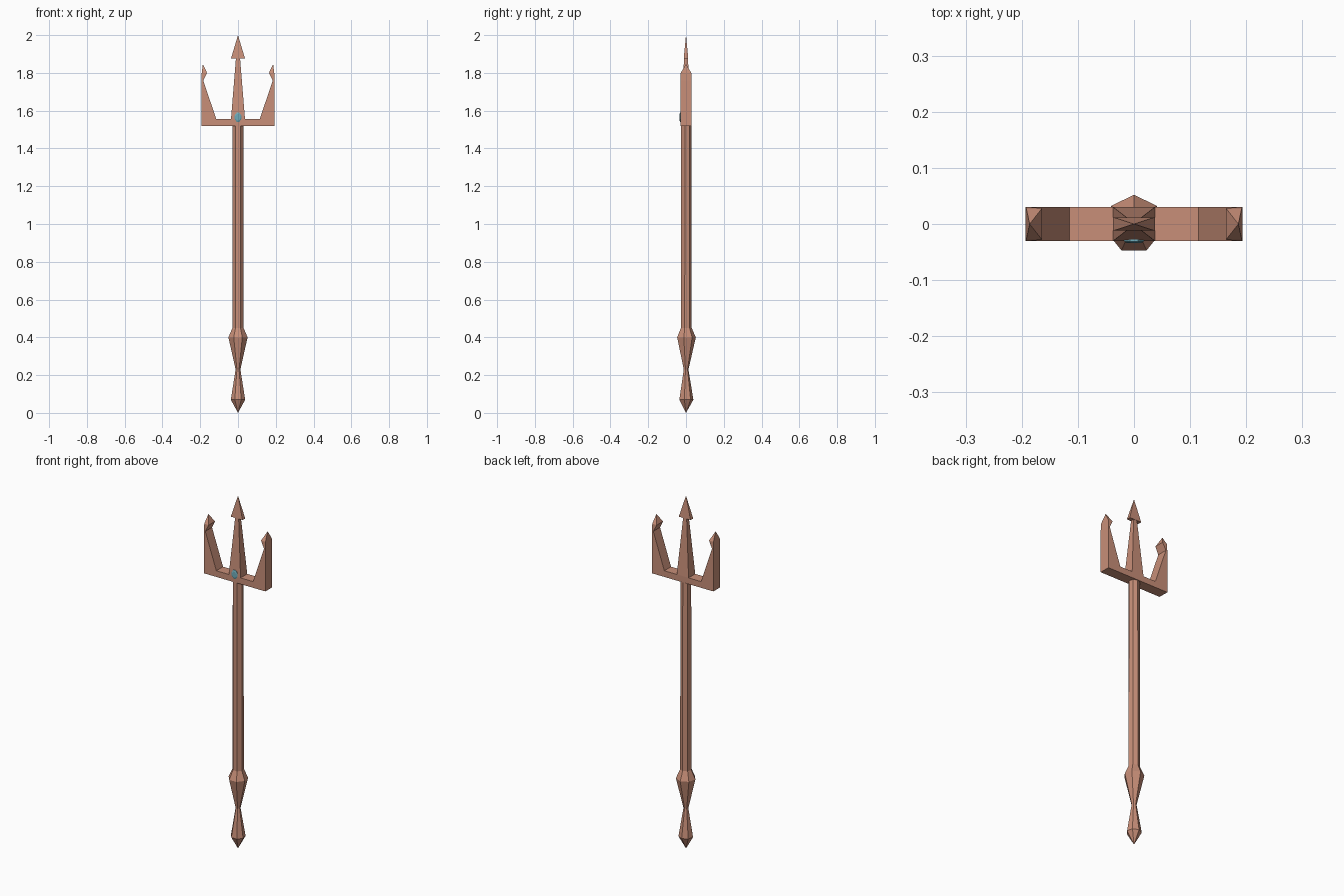
import bpy, bmesh, math

if "Cube" in bpy.data.objects:
    bpy.data.objects.remove(bpy.data.objects["Cube"])


def material(name, rgb):
    m = bpy.data.materials.new(name)
    m.diffuse_color = (*rgb, 1.0)
    m.use_nodes = True
    m.node_tree.nodes["Principled BSDF"].inputs["Base Color"].default_value = m.diffuse_color
    return m


copper = material("copper", (0.58, 0.275, 0.19))
teal = material("teal gem", (0.16, 0.42, 0.50))


def loft(name, rings, mat):
    """Join equal-sized rings of points; a one-point ring ends in a tip."""
    bm = bmesh.new()
    rows = [[bm.verts.new(p) for p in r] for r in rings]
    for a, b in zip(rows, rows[1:]):
        n = max(len(a), len(b))
        for i in range(n):
            j = (i + 1) % n
            if len(a) == 1:
                bm.faces.new((a[0], b[j], b[i]))
            elif len(b) == 1:
                bm.faces.new((a[i], a[j], b[0]))
            else:
                bm.faces.new((a[i], a[j], b[j], b[i]))
    for row in (rows[0], rows[-1]):
        if len(row) > 2:
            bm.faces.new(row)
    bmesh.ops.recalc_face_normals(bm, faces=bm.faces)
    me = bpy.data.meshes.new(name)
    bm.to_mesh(me)
    bm.free()
    me.materials.append(mat)
    ob = bpy.data.objects.new(name, me)
    bpy.context.collection.objects.link(ob)
    return ob


def round_ring(r, z, n=7):
    if r == 0:
        return [(0, 0, z)]
    return [(r * math.cos(math.pi / 2 + 2 * math.pi * i / n),
             r * math.sin(math.pi / 2 + 2 * math.pi * i / n), z) for i in range(n)]


def rect(z, x0, x1, h):
    return [(x0, -h, z), (x1, -h, z), (x1, h, z), (x0, h, z)]


# seven-sided pommel, grip and shaft
profile = [(0, 0), (0.039, 0.07), (0.013, 0.23), (0.052, 0.40),
           (0.030, 0.45), (0.029, 1.52)]
loft("shaft", [round_ring(r, z) for r, z in profile], copper)

# fork crossbar
loft("crossbar", [rect(1.52, -0.193, 0.193, 0.03), rect(1.555, -0.193, 0.193, 0.03)], copper)

# side prongs with inward barbs
for side, label in ((-1, "left"), (1, "right")):
    rings = [rect(1.555, 0.115, 0.193, 0.03),
             rect(1.76, 0.184, 0.193, 0.03),
             rect(1.80, 0.164, 0.192, 0.028),
             [(0.186, 0, 1.847)]]
    loft(label + "_prong", [[(side * x, y, z) for x, y, z in r] for r in rings], copper)

# centre prong and spear tip
loft("centre_prong", [rect(1.555, -0.037, 0.037, 0.03),
                      rect(1.876, -0.011, 0.011, 0.010)], copper)
loft("spear_tip", [rect(1.876, -0.037, 0.037, 0.012), [(0, 0, 2.0)]], copper)

# faceted gem set in the front
gem = [[(s * 0.019 * math.cos(a), y, 1.565 + s * 0.026 * math.sin(a))
        for a in (math.tau * i / 8 + math.pi / 8 for i in range(8))]
       for y, s in ((-0.024, 1.0), (-0.031, 1.0), (-0.034, 0.7))]
loft("gem", gem, teal)
